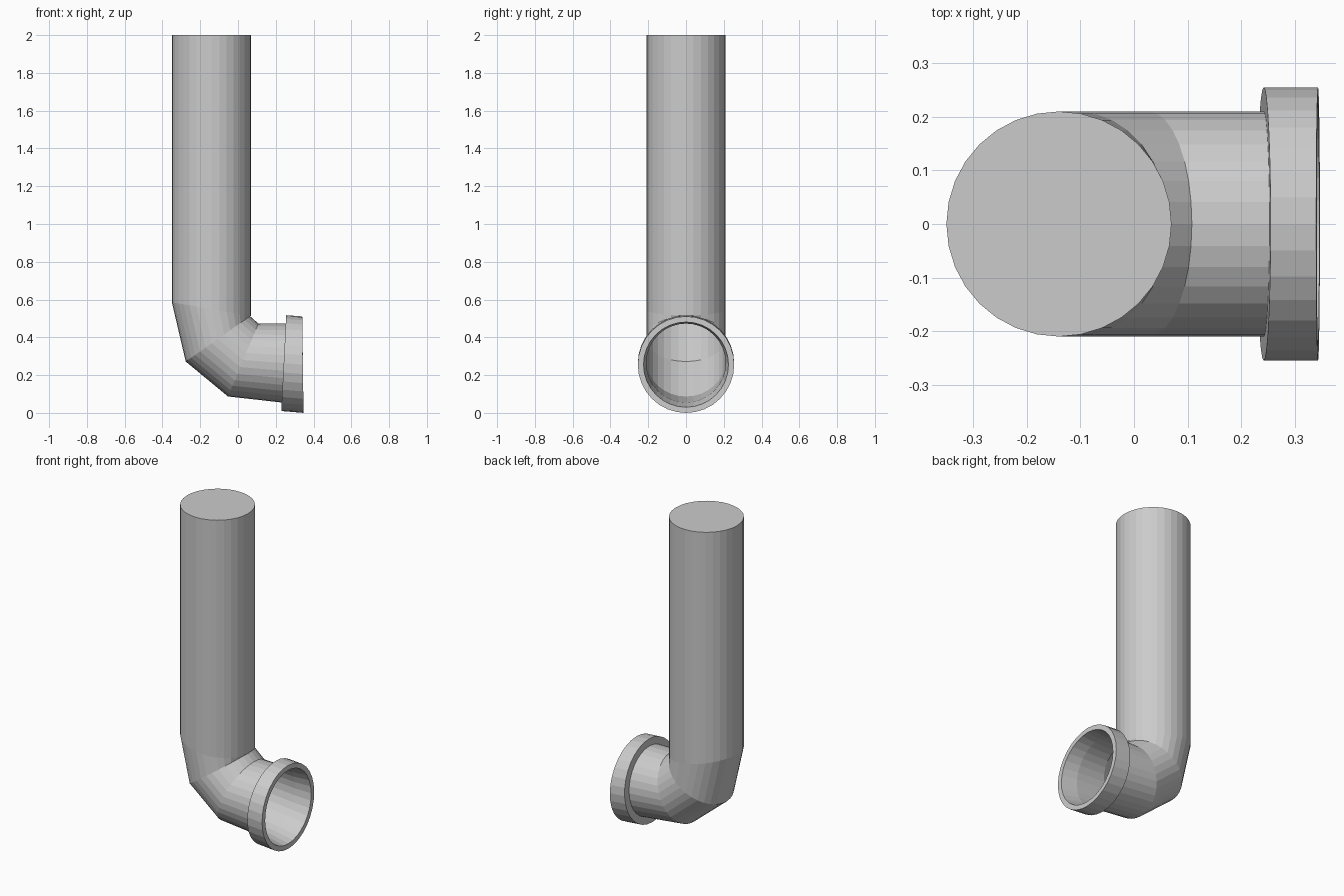
import bpy
import math

if "Cube" in bpy.data.objects:
    bpy.data.objects.remove(bpy.data.objects["Cube"])

SIDES = 32


def ring(outer, inner, ry):
    """Elliptical section spanning two (x, z) points on the bend's outer and inner side."""
    cx, cz = (outer[0] + inner[0]) / 2, (outer[1] + inner[1]) / 2
    hx, hz = (inner[0] - outer[0]) / 2, (inner[1] - outer[1]) / 2
    pts = []
    for i in range(SIDES):
        a = 2 * math.pi * i / SIDES
        pts.append((cx + hx * math.cos(a), ry * math.sin(a), cz + hz * math.cos(a)))
    return pts


def loft(name, rings, cap_start=False, closed=False):
    """Skin consecutive rings with flat quads."""
    verts = [p for r in rings for p in r]
    n = len(rings)
    faces = []
    for k in range(n if closed else n - 1):
        a, b = k * SIDES, ((k + 1) % n) * SIDES
        for j in range(SIDES):
            j2 = (j + 1) % SIDES
            faces.append((a + j, b + j, b + j2, a + j2))
    if cap_start:
        faces.append(tuple(range(SIDES)))
    mesh = bpy.data.meshes.new(name)
    mesh.from_pydata(verts, [], faces)
    mesh.update()
    obj = bpy.data.objects.new(name, mesh)
    bpy.context.collection.objects.link(obj)
    return obj


# Pipe: capped top, long vertical run, mitred elbow, short outlet
R = 0.21
outlet = ring((0.232, 0.055), (0.253, 0.473), R)
loft("pipe", [
    ring((-0.35, 2.0), (0.07, 2.0), R),
    ring((-0.35, 0.585), (0.07, 0.515), R),
    ring((-0.277, 0.272), (0.064, 0.512), R),
    ring((-0.053, 0.087), (0.108, 0.473), R),
    outlet,
], cap_start=True)

# Collar: thick open socket around the outlet
loft("collar", [
    outlet,
    ring((0.229, 0.01), (0.255, 0.517), 0.255),
    ring((0.347, 0.0), (0.34, 0.511), 0.255),
    ring((0.346, 0.03), (0.341, 0.481), 0.225),
], closed=True)
